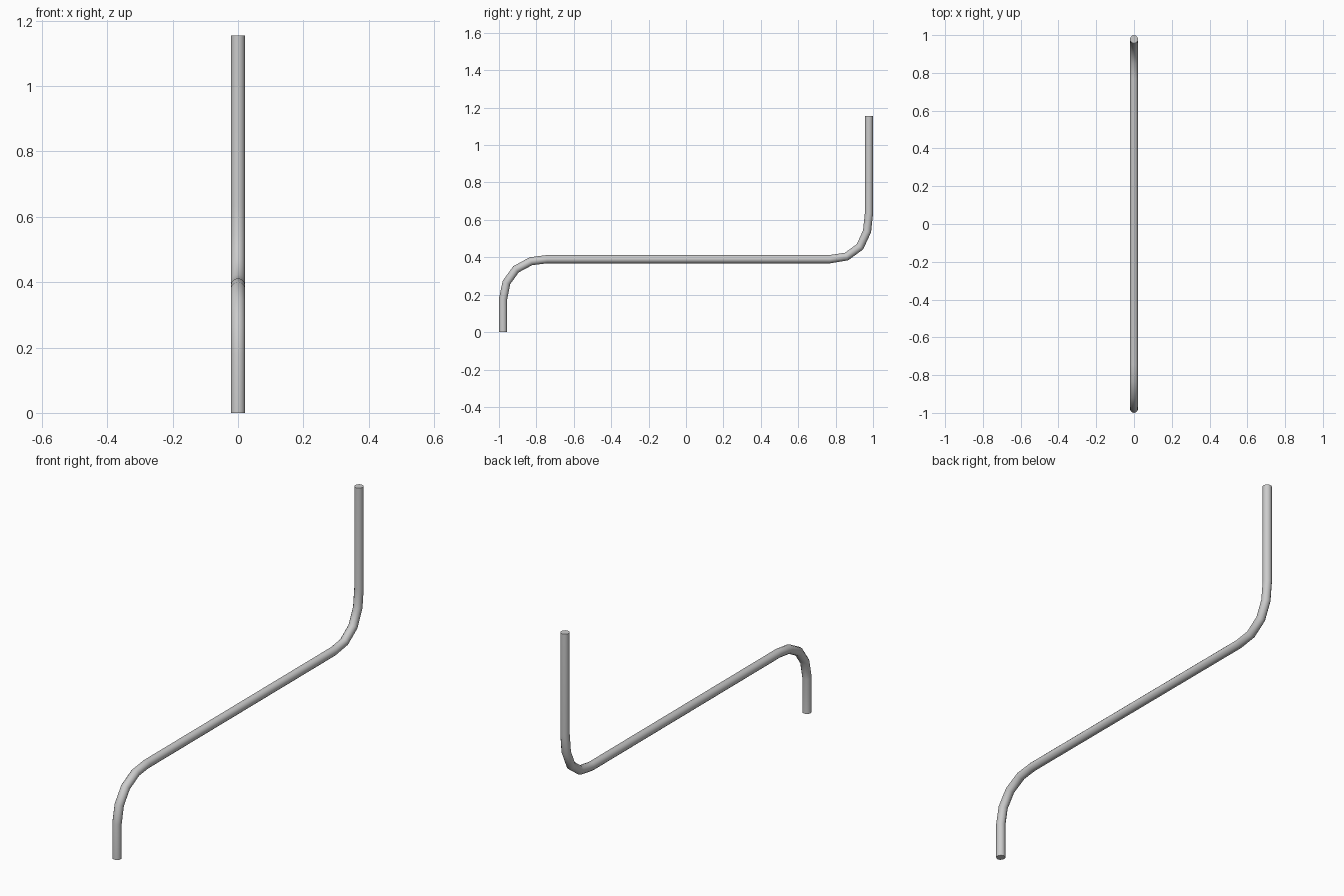
import bpy
import bmesh
import math

if "Cube" in bpy.data.objects:
    bpy.data.objects.remove(bpy.data.objects["Cube"])

R = 0.022            # pipe radius
Y = 1.0 - R          # centre line of the two upright legs
Z = 0.39             # height of the long run
TOP = 1.155

# Bend points as offsets from the square corner (along run, along leg)
lower_bend = [(0, 0.212), (0.018, 0.125), (0.069, 0.054), (0.149, 0.011), (0.235, 0)]
upper_bend = [(0.208, 0), (0.120, 0.014), (0.048, 0.066), (0.010, 0.149), (0, 0.244)]

path = [(-Y, 0)]
path += [(-Y + a, Z - b) for a, b in lower_bend]
path += [(Y - a, Z + b) for a, b in upper_bend]
path += [(Y, TOP)]

# Bent pipe swept along the path
curve = bpy.data.curves.new("bent_pipe_path", 'CURVE')
curve.dimensions = '3D'
curve.bevel_depth = R
curve.bevel_resolution = 4
curve.use_fill_caps = True
spline = curve.splines.new('POLY')
spline.points.add(len(path) - 1)
for point, (y, z) in zip(spline.points, path):
    point.co = (0, y, z, 1)

pipe = bpy.data.objects.new("bent_pipe", curve)
bpy.context.collection.objects.link(pipe)
bpy.context.view_layer.objects.active = pipe
pipe.select_set(True)
bpy.ops.object.convert(target='MESH')
pipe = bpy.context.view_layer.objects.active

# Weld the end caps to the tube
bm = bmesh.new()
bm.from_mesh(pipe.data)
bmesh.ops.remove_doubles(bm, verts=bm.verts, dist=0.0005)
bmesh.ops.recalc_face_normals(bm, faces=bm.faces)
bm.to_mesh(pipe.data)
bm.free()
bpy.ops.object.shade_smooth_by_angle(angle=math.radians(40))
